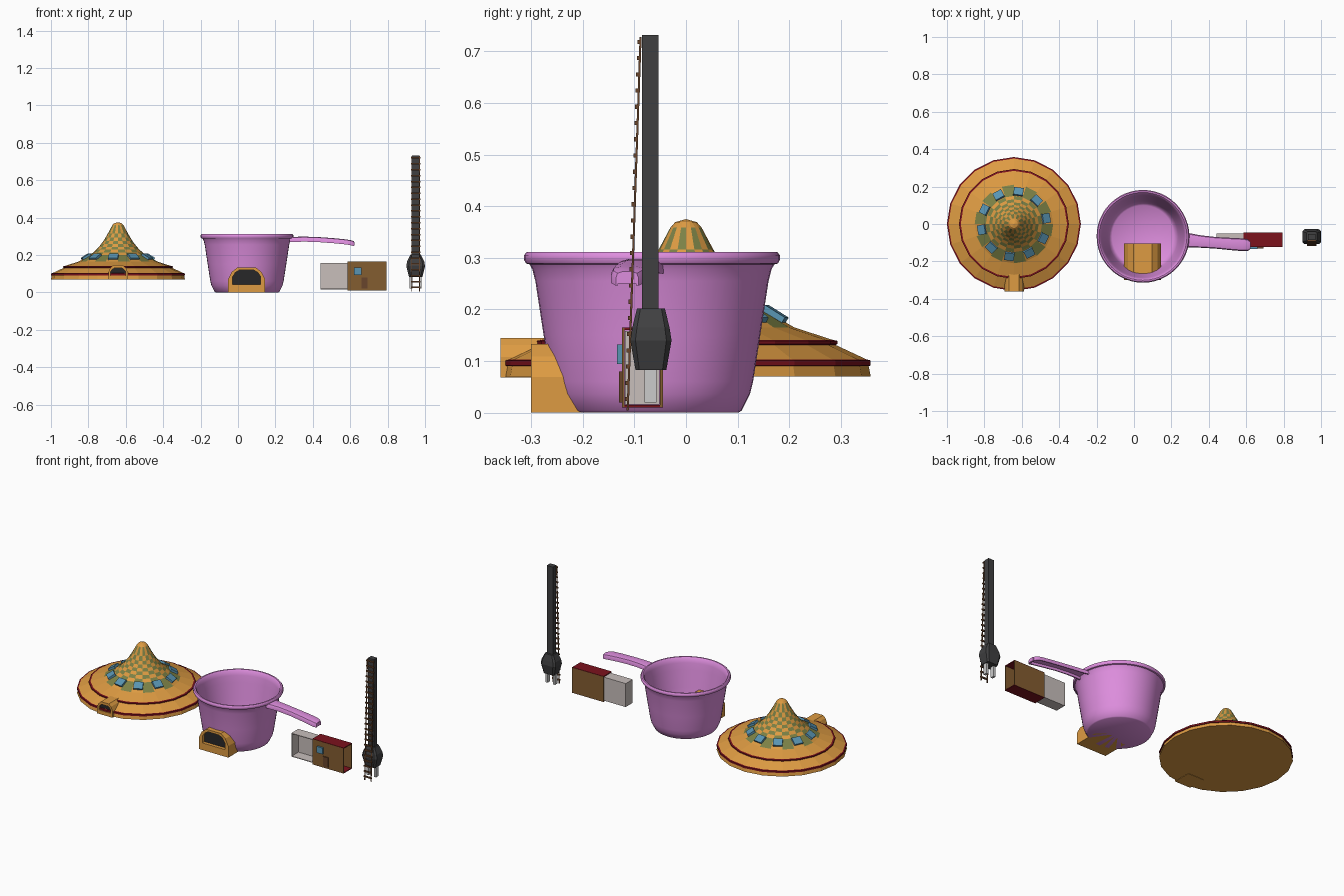
import bpy, bmesh, math
from mathutils import Matrix, Vector

if "Cube" in bpy.data.objects:
    bpy.data.objects.remove(bpy.data.objects["Cube"])


def mat(name, r, g, b):
    m = bpy.data.materials.new(name)
    m.diffuse_color = (r, g, b, 1)
    m.use_nodes = True
    m.node_tree.nodes["Principled BSDF"].inputs["Base Color"].default_value = m.diffuse_color
    return m


ORANGE = mat("orange", .73, .33, .055)
GREEN = mat("olive_green", .2, .22, .06)
RED = mat("dark_red", .2, .006, .012)
BLUE = mat("window_blue", .1, .3, .45)
BLACK = mat("near_black", .02, .02, .022)
CHAR = mat("charcoal", .05, .05, .052)
PINK = mat("pink", .73, .27, .73)
BROWN = mat("brown", .23, .11, .03)
DOOR = mat("door_brown", .14, .06, .025)
CARD = mat("pale_card", .58, .52, .5)


def finish(name, bm, mats, smooth=None):
    bmesh.ops.recalc_face_normals(bm, faces=bm.faces)
    me = bpy.data.meshes.new(name)
    bm.to_mesh(me)
    bm.free()
    for m in mats:
        me.materials.append(m)
    ob = bpy.data.objects.new(name, me)
    bpy.context.collection.objects.link(ob)
    if smooth:
        bpy.context.view_layer.objects.active = ob
        ob.select_set(True)
        bpy.ops.object.shade_smooth_by_angle(angle=math.radians(smooth))
        ob.select_set(False)
    return ob


def loft(bm, rings, mat_fn=lambda i, j: 0, caps=False):
    # Join successive vertex loops with quads
    for i in range(len(rings) - 1):
        a, b = rings[i], rings[i + 1]
        n = max(len(a), len(b))
        for j in range(n):
            vs = [a[j % len(a)], a[(j + 1) % len(a)], b[(j + 1) % len(b)], b[j % len(b)]]
            f = bm.faces.new(list(dict.fromkeys(vs)))
            f.material_index = mat_fn(i, j)
    if caps:
        bm.faces.new(rings[0])
        bm.faces.new(rings[-1])


def lathe(name, profile, cx, cy, n, mats, mat_fn=lambda i, j: 0, smooth=None):
    bm = bmesh.new()
    rings = []
    for r, z in profile:
        k = n if r > 0 else 1
        rings.append([bm.verts.new((cx + r * math.cos(math.tau * j / n),
                                    cy + r * math.sin(math.tau * j / n), z)) for j in range(k)])
    loft(bm, rings, mat_fn)
    return finish(name, bm, mats, smooth)


def add_box(bm, x0, x1, y0, y1, z0, z1, m=0):
    M = Matrix.Translation(((x0 + x1) / 2, (y0 + y1) / 2, (z0 + z1) / 2)) @ \
        Matrix.Diagonal((x1 - x0, y1 - y0, z1 - z0, 1))
    vs = bmesh.ops.create_cube(bm, size=1, matrix=M)["verts"]
    for f in {f for v in vs for f in v.link_faces}:
        f.material_index = m


def boxes(name, mats, *items):
    bm = bmesh.new()
    for it in items:
        add_box(bm, *it)
    return finish(name, bm, mats)


def arch(name, cx, z0, w, h, y0, y1, lo, hi, recess):
    # Faceted arch block with a recessed dark opening
    outline = [(-1, 0), (-1, .52), (-.8, .82), (-.5, 1), (.5, 1), (.8, .82), (1, .52), (1, 0)]
    bm = bmesh.new()

    def loop(y, inner):
        s, a, b = (.76, lo, hi) if inner else (1, 0, 1)
        return [bm.verts.new((cx + x * s * w / 2, y, z0 + h * (a + z * (b - a)))) for x, z in outline]
    loft(bm, [loop(y1, False), loop(y0, False), loop(y0, True), loop(y0 + recess, True)], caps=True)
    bm.faces.ensure_lookup_table()
    bm.faces[-1].material_index = 1
    finish(name, bm, [ORANGE, BLACK])


# Conical hut roof: brim, two red bands, checkered peak
HX, HY = -.642, 0
hat = [(0, .07), (.358, .07), (.354, .09), (.358, .091), (.358, .101), (.35, .103), (.29, .131),
       (.294, .133), (.294, .139), (.284, .141), (.21, .165), (.15, .2), (.132, .213), (.116, .228),
       (.102, .243), (.09, .258), (.078, .274), (.067, .292), (.053, .316), (.03, .359),
       (.021, .369), (0, .375)]


def hat_mat(i, j):
    if i in (2, 3, 4, 6, 7, 8):
        return 1
    return 2 if 10 <= i <= 18 and (i + j) % 2 else 0


lathe("hut_roof", hat, HX, HY, 20, [ORANGE, RED, GREEN], hat_mat)

# Ring of tilted roof windows
bm = bmesh.new()
for k in range(10):
    M = Matrix.Translation((HX, HY, 0)) @ Matrix.Rotation(math.radians(10 + 36 * k), 4, 'Z') @ \
        Matrix.Translation((.172, 0, .187)) @ Matrix.Rotation(math.radians(32), 4, 'Y')
    bmesh.ops.create_cube(bm, size=1, matrix=M @ Matrix.Diagonal((.046, .052, .022, 1)))
finish("roof_windows", bm, [BLUE])
arch("hut_doorway", -.641, .068, .104, .077, -.36, -.25, .3, .8, .012)

# Saucepan: hollow bowl with rolled rim
pot = [(0, 0), (.168, 0), (.174, .004), (.19, .036), (.196, .06), (.21, .15), (.226, .255), (.232, .278),
       (.237, .287), (.244, .289), (.248, .296), (.248, .305), (.243, .311), (.235, .311),
       (.228, .304), (.222, .28), (.216, .24), (.2, .14), (.188, .06), (.178, .026), (.165, .015), (0, .012)]
lathe("saucepan_bowl", pot, .048, -.066, 48, [PINK], smooth=40)

# Saucepan handle: U-section channel, open underneath
bm = bmesh.new()
path = [(.275, -.085, .297, .042), (.3, -.088, .297, .038), (.36, -.094, .298, .033), (.44, -.101, .295, .031),
        (.52, -.107, .289, .033), (.58, -.111, .283, .034), (.607, -.113, .278, .032), (.621, -.114, .273, .022)]
section = [(-1, -.027), (-1, -.012), (-.85, -.003), (-.45, 0), (.45, 0), (.85, -.003), (1, -.012), (1, -.027),
           (.8, -.027), (.78, -.012), (-.78, -.012), (-.8, -.027)]
loft(bm, [[bm.verts.new((x, y + u * w, z + d)) for u, d in section] for x, y, z, w in path], caps=True)
# close the rounded tip
add_box(bm, .612, .622, -.132, -.096, .25, .268)
finish("saucepan_handle", bm, [PINK], 40)
arch("saucepan_doorway", .046, 0, .198, .133, -.3, -.105, .32, .9, .02)

# Matchbox-style house: sleeve, sliding tray, door and window
boxes("box_sleeve", [BROWN, RED],
      (.585, .795, -.124, -.119, .011, .164), (.585, .795, -.05, -.045, .011, .164),
      (.585, .795, -.124, -.045, .16, .165, 1), (.585, .795, -.124, -.045, .01, .015, 1))
boxes("sliding_tray", [CARD],
      (.44, .67, -.055, -.051, .016, .158), (.44, .67, -.118, -.051, .154, .158),
      (.44, .67, -.118, -.051, .016, .02), (.44, .444, -.118, -.051, .016, .158),
      (.666, .67, -.118, -.051, .016, .158))
boxes("box_window", [BLUE, DOOR], (.621, .659, -.134, -.122, .094, .132), )
boxes("box_door", [DOOR], (.66, .693, -.13, -.122, .02, .08))

# Upright plug: faceted body, tall cable, two pins
PX, PY = .95, -.068
bm = bmesh.new()
rings = []
for hx, hy, z in [(.036, .03, .083), (.05, .04, .14), (.046, .036, .165), (.028, .027, .202)]:
    c = .25
    pts = [(1, -1 + c), (1, 1 - c), (1 - c, 1), (c - 1, 1), (-1, 1 - c), (-1, c - 1), (c - 1, -1), (1 - c, -1)]
    rings.append([bm.verts.new((PX + x * hx, PY + y * hy, z)) for x, y in pts])
loft(bm, rings, caps=True)
finish("plug_body", bm, [CHAR])
boxes("plug_cable", [CHAR], (PX - .02, PX + .02, -.085, -.053, .19, .732))
boxes("plug_pins", [], *[(PX + s * .025 - .007, PX + s * .025 + .007, -.08, -.057, .02, .09) for s in (-1, 1)])

# Ladder leaning up the cable
bm = bmesh.new()
foot, top = Vector((PX, -.113, .004)), Vector((PX, -.088, .728))
d = top - foot
tilt = Matrix.Translation(foot) @ d.to_track_quat('Z', 'Y').to_matrix().to_4x4()
for s in (-1, 1):
    M = Matrix.Translation((PX + s * .021, (foot.y + top.y) / 2, (foot.z + top.z) / 2)) @ \
        Matrix.Rotation(math.atan2(-d.y, d.z), 4, 'X') @ Matrix.Diagonal((.005, .004, d.length, 1))
    bmesh.ops.create_cube(bm, size=1, matrix=M)
for k in range(23):
    p = foot + d * ((k + .7) / 23)
    add_box(bm, PX - .026, PX + .026, p.y - .006, p.y + .002, p.z - .004, p.z + .004)
finish("ladder", bm, [DOOR])
